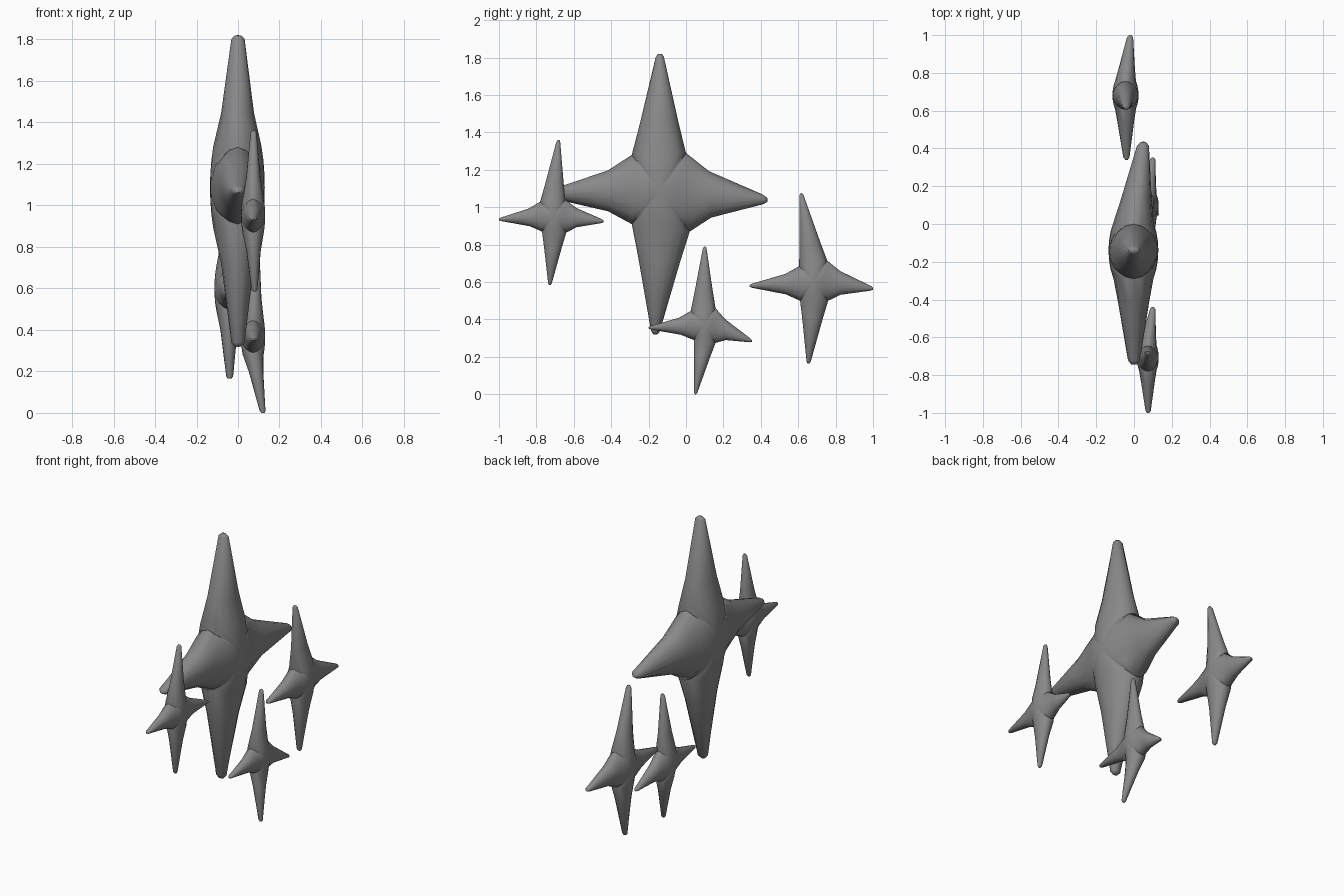
import bpy, bmesh, math
from mathutils import Vector

if "Cube" in bpy.data.objects:
    bpy.data.objects.remove(bpy.data.objects["Cube"], do_unlink=True)

grey = bpy.data.materials.new("plain grey")
grey.use_nodes = True
COLOUR = (0.25, 0.25, 0.25, 1)
grey.diffuse_color = COLOUR
grey.node_tree.nodes["Principled BSDF"].inputs["Base Color"].default_value = COLOUR

STEPS = 16  # points around each arm

# arm stations: distance along the arm, width factor, depth factor
UPRIGHT = [(0, 1, .88), (.3, .72, .6), (.97, .15, .24), (1, .07, .12)]
SIDEWAYS = [(0, 1, .8), (.28, .59, .62), (.95, .12, .24), (1, .05, .1)]


def bridge(bm, a, b):
    """Join two closed rings of vertices with quads."""
    for i in range(len(a)):
        j = (i + 1) % len(a)
        bm.faces.new((a[i], a[j], b[j], b[i]))


def add_arm(bm, start, end, tip, centre, depth, profile):
    """Tapered elliptical arm growing out from the line between two notches."""
    root, half = (start + end) / 2, (end - start) / 2
    rings = []
    for along, width, thick in profile:
        mid = root.lerp(tip, along)
        ring = []
        for k in range(STEPS):
            a = math.tau * k / STEPS
            offset = Vector((depth * thick * math.sin(a), 0, 0))
            ring.append(bm.verts.new(mid + half * width * math.cos(a) + offset))
        rings.append(ring)
    for a, b in zip(rings, rings[1:]):
        bridge(bm, a, b)
    bm.faces.new(rings[-1])

    # domed wedge from the arm root to the middle of the star
    inner = rings[0]
    for t in (.67, .33):
        ring = []
        for v in rings[0]:
            p = centre.lerp(v.co, t)
            edge = v.co.x - centre.x
            rise = math.sqrt((1 - t * t) * depth ** 2 + (t * edge) ** 2)
            p.x = centre.x + math.copysign(rise, edge)
            ring.append(bm.verts.new(p))
        # the two notch rays need a front and a back copy
        fronts = ring[:STEPS // 2 + 1]
        backs = ring[STEPS // 2:] + [ring[0]]
        for side, sign in ((fronts, 1), (backs, -1)):
            for n in (0, -1):
                p = side[n].co.copy()
                p.x = centre.x + sign * depth * math.sqrt(1 - t * t)
                side[n] = bm.verts.new(p)
        for v in (ring[0], ring[STEPS // 2]):
            bm.verts.remove(v)
        if inner is rings[0]:
            inner = (inner[:STEPS // 2 + 1], inner[STEPS // 2:] + [inner[0]])
        for outer, side in zip(inner, (fronts, backs)):
            for k in range(len(side) - 1):
                bm.faces.new((outer[k + 1], outer[k], side[k], side[k + 1]))
        inner = (fronts, backs)
    for side, sign in zip(inner, (1, -1)):
        apex = bm.verts.new(centre + Vector((sign * depth, 0, 0)))
        for k in range(len(side) - 1):
            bm.faces.new((side[k + 1], side[k], apex))


def add_star(name, x, depth, notches, tips):
    """Notches and tips run clockwise from the upper front notch and the top."""
    notches = [Vector((x, y, z)) for y, z in notches]
    centre = sum(notches, Vector()) / 4
    bm = bmesh.new()
    for i, tip in enumerate(tips):
        add_arm(bm, notches[i], notches[(i + 1) % 4], Vector(tip), centre,
                depth, SIDEWAYS if i % 2 else UPRIGHT)
    bmesh.ops.remove_doubles(bm, verts=bm.verts, dist=.0005)
    bmesh.ops.recalc_face_normals(bm, faces=bm.faces)
    mesh = bpy.data.meshes.new(name)
    bm.to_mesh(mesh)
    bm.free()
    mesh.materials.append(grey)
    obj = bpy.data.objects.new(name, mesh)
    bpy.context.collection.objects.link(obj)
    bpy.ops.object.select_all(action="DESELECT")
    obj.select_set(True)
    bpy.context.view_layer.objects.active = obj
    bpy.ops.object.shade_smooth_by_angle(angle=math.radians(60))


add_star("large_star", -.003, .132,
         [(-.29, 1.28), (0, 1.29), (.02, .87), (-.29, .91)],
         [(0, -.14, 1.82), (.05, .435, 1.04), (0, -.165, .32), (0, -.745, 1.07)])
add_star("small_front_star", .073, .058,
         [(-.78, 1.03), (-.645, 1.04), (-.64, .865), (-.77, .87)],
         [(.075, -.682, 1.36), (.1, -.44, .925), (.08, -.728, .585), (.075, -1, .935)])
add_star("small_low_star", .073, .058,
         [(.025, .445), (.158, .46), (.158, .275), (.042, .29)],
         [(.09, .1, .79), (.1, .352, .285), (.12, .05, 0), (.08, -.2, .355)])
add_star("small_back_star", -.045, .069,
         [(.605, .685), (.755, .715), (.76, .5), (.61, .5)],
         [(-.04, .615, 1.075), (-.02, 1, .565), (-.04, .655, .165), (-.04, .34, .58)])
